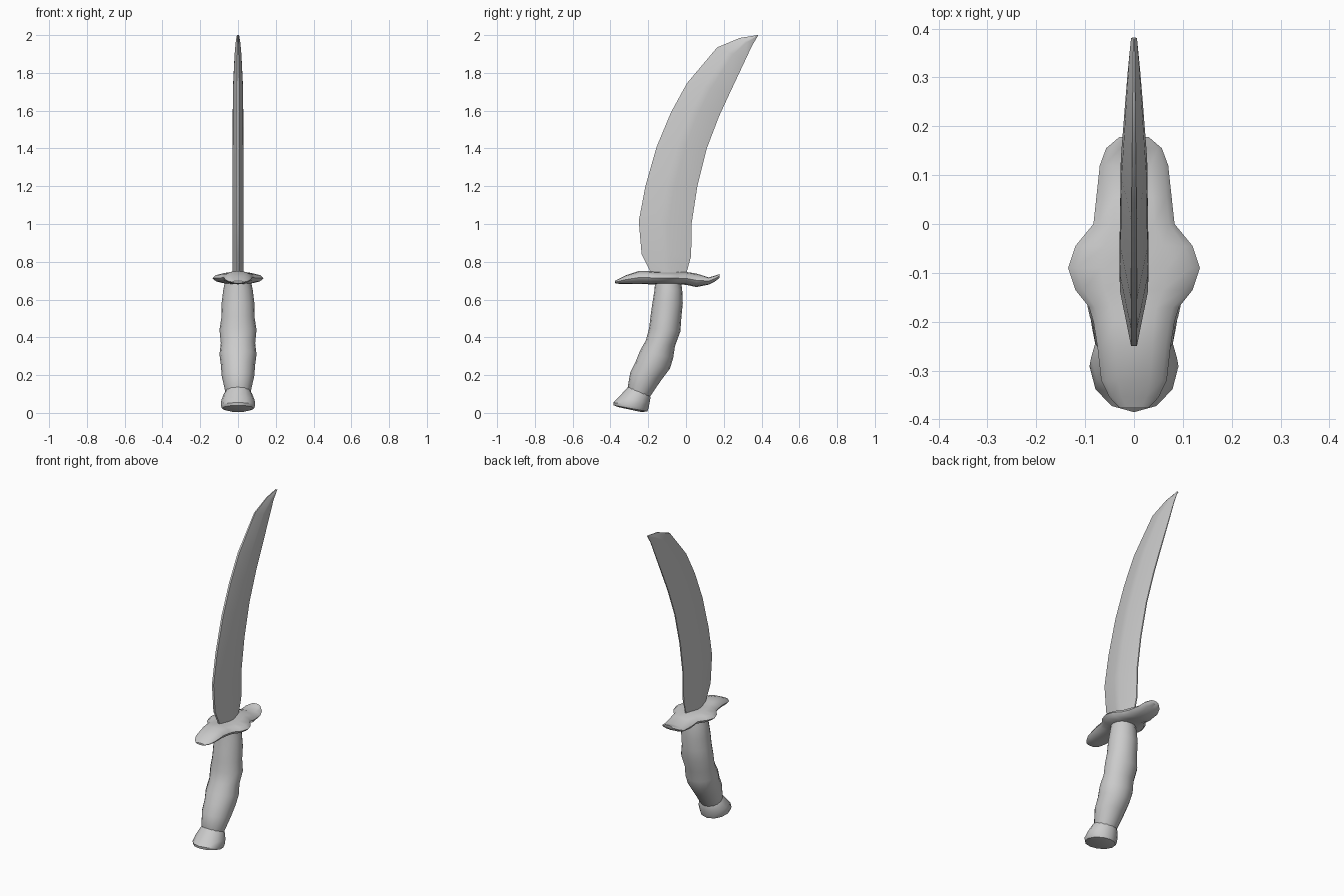
import bpy, bmesh, math
from mathutils import Vector


def loft(name, stations, profile, angle):
    """Skin rings; each station is (y0, z0, y1, z1, half_width), the profile is (along, across) in -1..1."""
    bm = bmesh.new()
    rings = []
    for y0, z0, y1, z1, w in stations:
        a, b = Vector((0, y0, z0)), Vector((0, y1, z1))
        mid, half = (a + b) / 2, (b - a) / 2
        rings.append([bm.verts.new(mid + half * t + Vector((w * s, 0, 0))) for t, s in profile])
    n = len(profile)
    for r, q in zip(rings, rings[1:]):
        for i in range(n):
            j = (i + 1) % n
            bm.faces.new((r[i], r[j], q[j], q[i]))
    bm.faces.new(rings[0])
    bm.faces.new(rings[-1])
    bmesh.ops.recalc_face_normals(bm, faces=bm.faces)
    me = bpy.data.meshes.new(name)
    bm.to_mesh(me)
    bm.free()
    ob = bpy.data.objects.new(name, me)
    bpy.context.collection.objects.link(ob)
    bpy.context.view_layer.objects.active = ob
    ob.select_set(True)
    bpy.ops.object.shade_smooth_by_angle(angle=math.radians(angle))
    ob.select_set(False)
    return ob


def oval(n):
    return [(math.cos(2 * math.pi * i / n), math.sin(2 * math.pi * i / n)) for i in range(n)]


# Curved blade: ridged section with narrow spine and cutting edge
blade_section = [(-1, -.2), (-.2, -.95), (.12, -1), (1, -.12),
                 (1, .12), (.12, 1), (-.2, .95), (-1, .2)]
loft("blade", [
    (-.18, .70, .0, .70, .028),
    (-.19, .75, .005, .75, .029),
    (-.235, .84, .027, .83, .03),
    (-.25, 1.015, .03, 1.005, .03),
    (-.215, 1.20, .06, 1.20, .03),
    (-.155, 1.41, .11, 1.40, .029),
    (-.08, 1.59, .175, 1.57, .028),
    (.005, 1.745, .235, 1.70, .027),
    (.165, 1.935, .315, 1.87, .018),
    (.285, 1.985, .35, 1.945, .012),
    (.379, 2.0, .382, 1.998, .006),
], blade_section, 30)

# Wavy crossguard with side lobes: (y, bottom z, top z, half width)
guard = [
    (-.376, .687, .699, .03), (-.355, .683, .710, .05), (-.32, .683, .728, .067),
    (-.25, .682, .751, .075), (-.20, .681, .751, .083), (-.17, .681, .748, .092),
    (-.135, .680, .746, .12), (-.09, .680, .746, .135), (-.045, .680, .746, .12),
    (0, .678, .746, .083), (.055, .666, .738, .077), (.12, .679, .717, .07),
    (.155, .697, .727, .057), (.178, .715, .735, .03),
]
loft("crossguard", [(y, a, y, b, w) for y, a, b, w in guard], oval(12), 50)

# Grip with finger swells
loft("grip", [
    (-.162, .71, -.028, .71, .066),
    (-.167, .65, -.02, .65, .078),
    (-.178, .58, -.017, .58, .087),
    (-.188, .51, -.025, .50, .088),
    (-.195, .45, -.03, .43, .098),
    (-.212, .385, -.058, .355, .091),
    (-.243, .33, -.068, .29, .098),
    (-.265, .275, -.085, .235, .091),
    (-.295, .215, -.13, .175, .086),
    (-.308, .14, -.188, .09, .068),
    (-.305, .125, -.195, .08, .064),
], oval(16), 35)

# Flared pommel
loft("pommel", [
    (-.303, .142, -.19, .092, .064),
    (-.318, .125, -.188, .08, .074),
    (-.355, .085, -.193, .052, .088),
    (-.385, .055, -.198, .024, .091),
    (-.383, .04, -.205, .008, .085),
    (-.355, .03, -.235, .004, .06),
], oval(12), 40)
